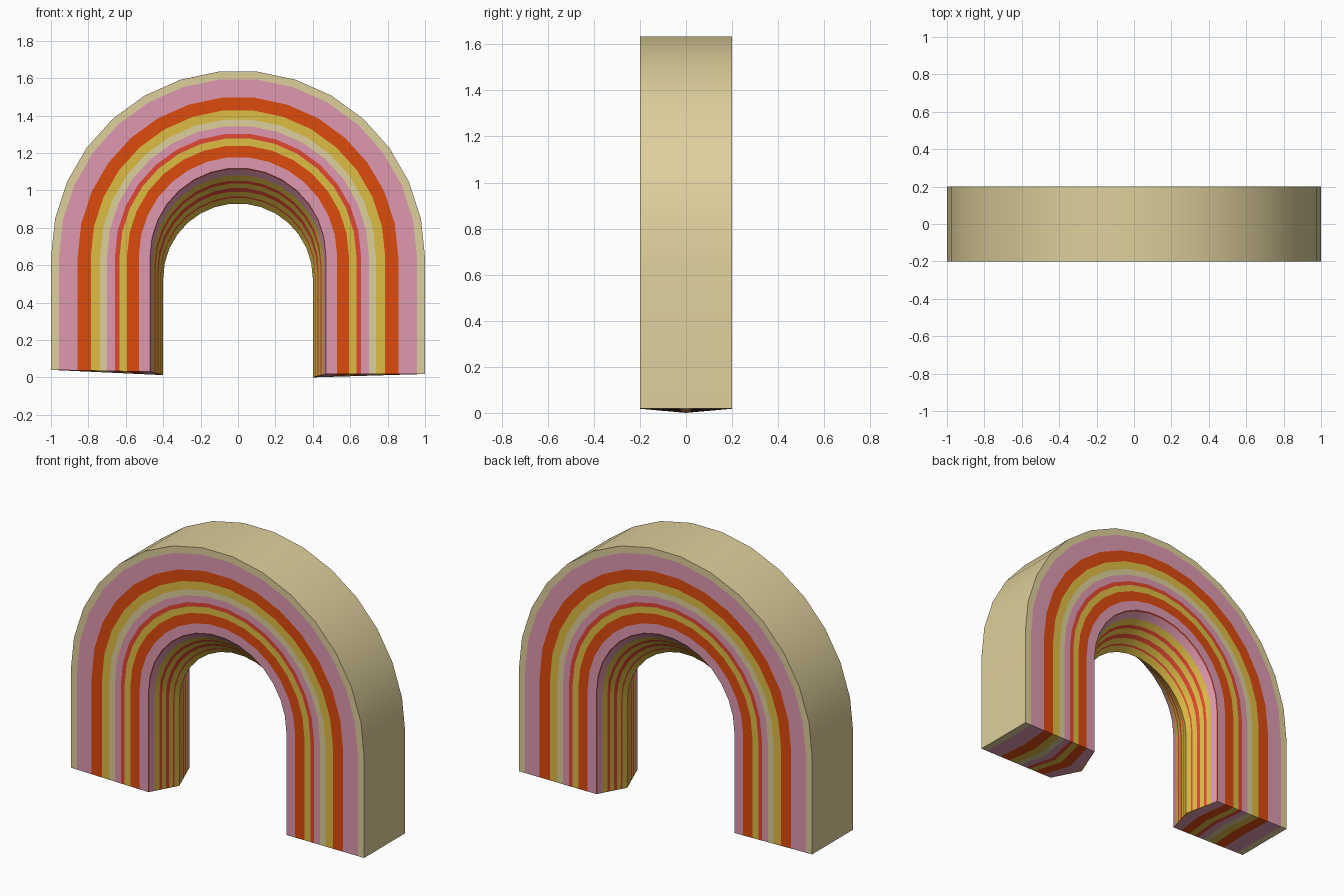
import bpy, bmesh, math

if "Cube" in bpy.data.objects:
    bpy.data.objects.remove(bpy.data.objects["Cube"])

# One material per flat colour
COLOURS = {"beige": (222, 207, 155), "pink": (222, 153, 175), "orange": (222, 75, 15),
           "yellow": (222, 188, 68), "red": (226, 72, 50)}
NAMES = list(COLOURS)


def linear(c):
    c /= 255
    return c / 12.92 if c < 0.04045 else ((c + 0.055) / 1.055) ** 2.4


# Stripes on the inner slope: (end fraction from ridge to edge, colour)
INNER = [(.16, "yellow"), (.20, "red"), (.34, "yellow"), (.44, "red"), (.57, "yellow"),
         (.65, "red"), (.80, "yellow"), (.97, "pink"), (1, "red")]
# Stripes on the flat faces: (outer radius, colour)
FACE = [(.53, "pink"), (.593, "orange"), (.633, "yellow"), (.658, "red"), (.70, "pink"),
        (.737, "beige"), (.787, "yellow"), (.857, "orange"), (.957, "pink"), (1, "beige")]
R_RIDGE, R_EDGE, DEPTH, SEGS = .40, .47, .2, 15

# Half section: (radius, arc centre height, half depth, radius on the underside centre line)
half = [(R_RIDGE, .53, 0, R_RIDGE)]
for t, _ in INNER:
    half.append((R_RIDGE + t * (R_EDGE - R_RIDGE), .53 + .12 * t, DEPTH * t, .40 + .02 * t))
for r, _ in FACE:
    half.append((r, .65 - .01 * (r - R_EDGE) / .53, DEPTH,
                 .42 + (r - R_EDGE) * .58 / .53))
stripe = [NAMES.index(c) for _, c in INNER + FACE]
n = len(half)


def foot(r, left):
    """Height of the slightly uneven leg ends."""
    t = min((r - R_RIDGE) / (R_EDGE - R_RIDGE), 1)
    if left:
        return .012 + .018 * t + .01 * max(0, (r - R_EDGE) / .53)
    return .018 * t


bm = bmesh.new()


def sweep(r, cz, y):
    """Points of one line along the arch: left foot, half circle, right foot."""
    pts = [(-r, y, foot(r, True))]
    for k in range(SEGS + 1):
        a = math.pi * (1 - k / SEGS)
        pts.append((r * math.cos(a), y, cz + r * math.sin(a)))
    pts.append((r, y, foot(r, False)))
    return [bm.verts.new(p) for p in pts]


def face(verts, mat):
    unique = list(dict.fromkeys(verts))
    f = bm.faces.new(unique)
    f.material_index = mat


def skin(a, b, mat):
    for k in range(len(a) - 1):
        face((a[k], a[k + 1], b[k + 1], b[k]), mat)


# Front and back halves share the ridge line
front = [sweep(r, cz, -y) for r, cz, y, _ in half]
back = [front[0]] + [sweep(r, cz, y) for r, cz, y, _ in half[1:]]
for side in (front, back):
    for i in range(n - 1):
        skin(side[i], side[i + 1], stripe[i])
skin(front[-1], back[-1], NAMES.index("beige"))

# Striped undersides of both legs
for end, sgn in ((0, -1), (-1, 1)):
    mid = [front[0][end]]
    for r, _, _, m in half[1:]:
        t = (m - .4) / .6
        z = foot(.4, sgn < 0) * (1 - t) + foot(1, sgn < 0) * t
        mid.append(bm.verts.new((sgn * m, 0, z)))
    for side in (front, back):
        for i in range(n - 1):
            face((side[i][end], side[i + 1][end], mid[i + 1], mid[i]), stripe[i])
    # close the outer bottom edge onto the centre point
    face((front[-1][end], back[-1][end], mid[-1]), NAMES.index("beige"))

bmesh.ops.recalc_face_normals(bm, faces=bm.faces)
mesh = bpy.data.meshes.new("rainbow_arch")
bm.to_mesh(mesh)
bm.free()
for name, rgb in COLOURS.items():
    m = bpy.data.materials.new(name)
    m.diffuse_color = (*[linear(c) for c in rgb], 1)
    m.use_nodes = True
    m.node_tree.nodes["Principled BSDF"].inputs["Base Color"].default_value = m.diffuse_color
    mesh.materials.append(m)
arch = bpy.data.objects.new("rainbow_arch", mesh)
bpy.context.collection.objects.link(arch)
bpy.context.view_layer.objects.active = arch
arch.select_set(True)
bpy.ops.object.shade_smooth_by_angle(angle=math.radians(30))
